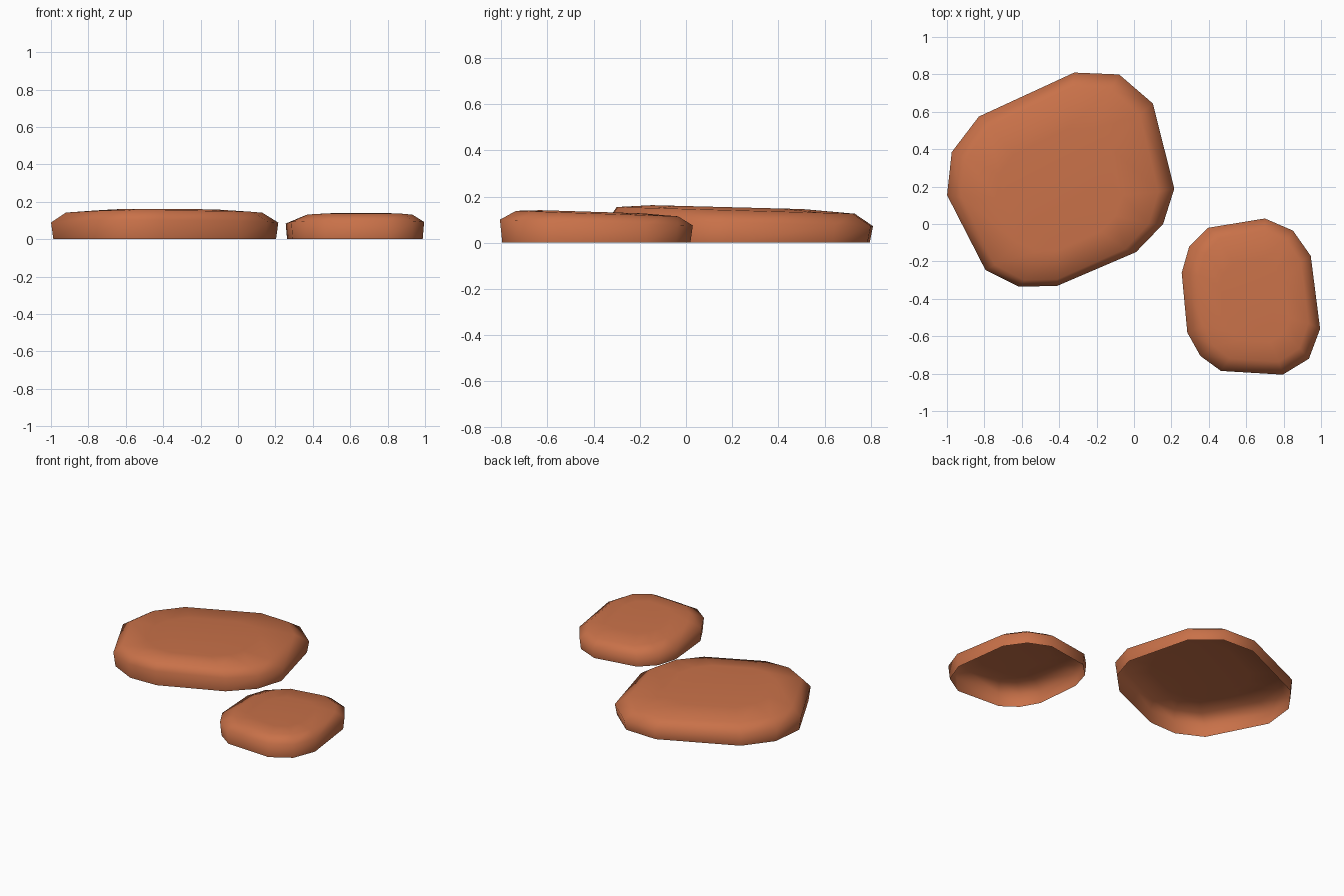
import bpy, bmesh

if "Cube" in bpy.data.objects:
    bpy.data.objects.remove(bpy.data.objects["Cube"])

# Terracotta stone colour
clay = bpy.data.materials.new("terracotta")
clay.diffuse_color = (0.58, 0.165, 0.066, 1)
clay.use_nodes = True
clay.node_tree.nodes["Principled BSDF"].inputs["Base Color"].default_value = clay.diffuse_color


def stone(name, outline, rings):
    """Open-bottomed stone lofted from scaled copies of one outline.
    Each ring: centre x, centre y, scale x, scale y, height, slope of height along y."""
    xs, ys = zip(*outline)
    cx, cy = (min(xs) + max(xs)) / 2, (min(ys) + max(ys)) / 2
    bm = bmesh.new()
    loops = []
    for rx, ry, sx, sy, h, slope in rings:
        loop = []
        for x, y in outline:
            px, py = rx + (x - cx) * sx, ry + (y - cy) * sy
            loop.append(bm.verts.new((px, py, h + slope * (py - ry))))
        loops.append(loop)
    n = len(outline)
    for a, b in zip(loops, loops[1:]):
        for i in range(n):
            j = (i + 1) % n
            bm.faces.new((a[i], a[j], b[j], b[i]))
    bm.faces.new(loops[-1])
    for f in bm.faces:
        f.smooth = True
    bm.normal_update()
    me = bpy.data.meshes.new(name)
    bm.to_mesh(me)
    bm.free()
    me.materials.append(clay)
    ob = bpy.data.objects.new(name, me)
    bpy.context.collection.objects.link(ob)


# Large stone (outline counter-clockwise from above)
large = [(-0.08, 0.80), (-0.32, 0.81), (-0.83, 0.575), (-0.975, 0.385),
         (-1.0, 0.155), (-0.795, -0.245), (-0.615, -0.335), (-0.41, -0.33),
         (0.01, -0.15), (0.155, 0.0), (0.215, 0.19), (0.10, 0.645)]
stone("large_stone", large, [
    (-0.392, 0.237, 0.98, 0.975, 0.0, 0.0),
    (-0.392, 0.237, 1.0, 1.0, 0.087, -0.027),
    (-0.395, 0.215, 0.865, 0.90, 0.140, -0.028),
    (-0.40, 0.18, 0.55, 0.57, 0.154, -0.026)])

# Small stone
small = [(0.70, 0.03), (0.395, -0.02), (0.295, -0.12), (0.255, -0.26),
         (0.285, -0.58), (0.355, -0.705), (0.465, -0.785), (0.795, -0.805),
         (0.935, -0.72), (0.995, -0.56), (0.945, -0.17), (0.85, -0.035)]
stone("small_stone", small, [
    (0.625, -0.388, 0.98, 0.975, 0.0, 0.0),
    (0.625, -0.388, 1.0, 1.0, 0.087, -0.03),
    (0.64, -0.385, 0.79, 0.84, 0.126, -0.034),
    (0.645, -0.41, 0.50, 0.53, 0.134, -0.031)])
